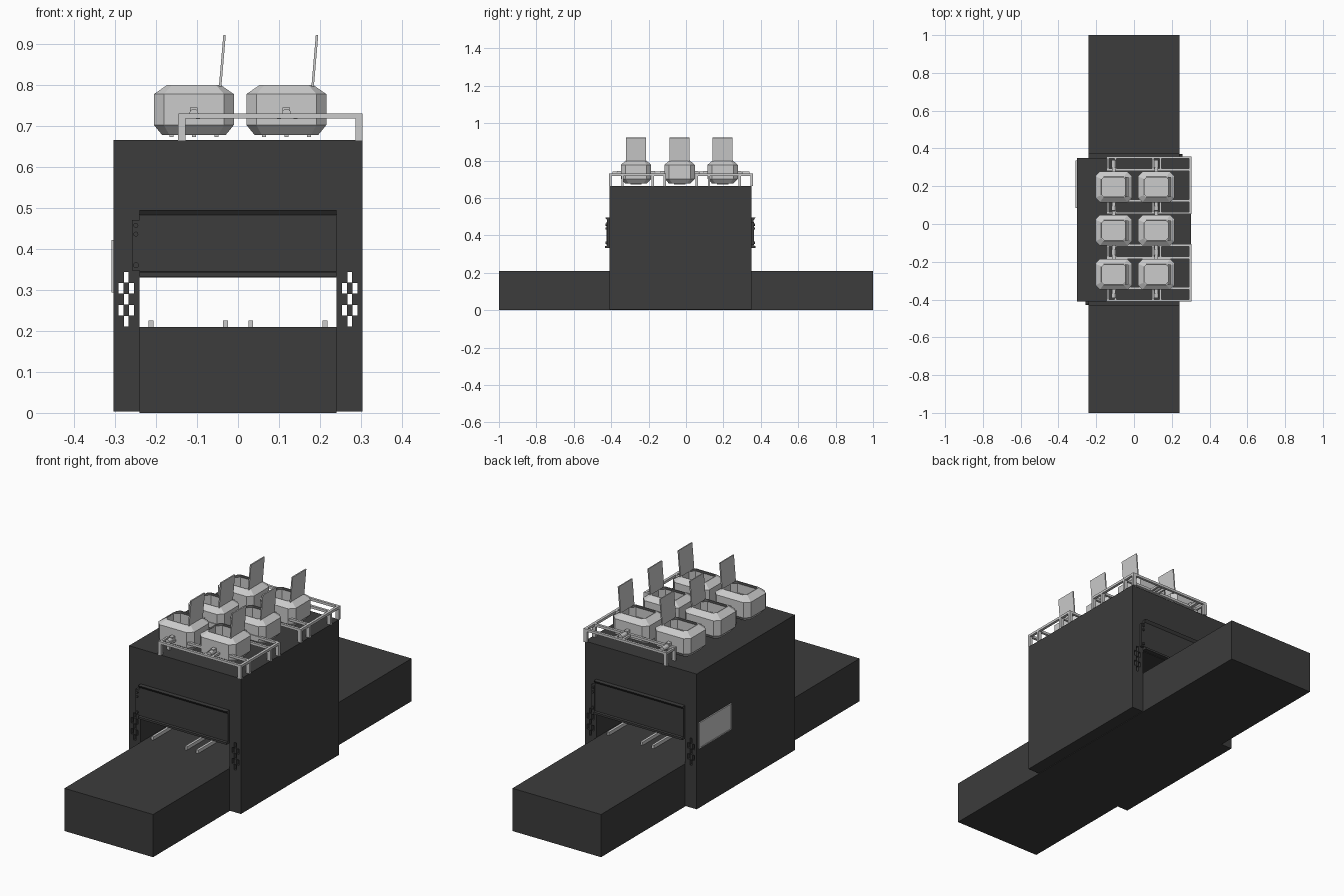
import bpy, bmesh, math
from mathutils import Matrix

if "Cube" in bpy.data.objects:
    bpy.data.objects.remove(bpy.data.objects["Cube"])

dark = bpy.data.materials.new("dark_metal")
dark.diffuse_color = (0.045, 0.045, 0.045, 1)
dark.use_nodes = True
dark.node_tree.nodes["Principled BSDF"].inputs["Base Color"].default_value = dark.diffuse_color


def finish(name, bm, mat=None):
    bmesh.ops.recalc_face_normals(bm, faces=bm.faces)
    me = bpy.data.meshes.new(name)
    bm.to_mesh(me)
    bm.free()
    ob = bpy.data.objects.new(name, me)
    bpy.context.collection.objects.link(ob)
    if mat:
        me.materials.append(mat)
    return ob


def add_box(bm, x0, x1, y0, y1, z0, z1):
    m = Matrix.Translation(((x0 + x1) / 2, (y0 + y1) / 2, (z0 + z1) / 2))
    bmesh.ops.create_cube(bm, size=1, matrix=m @ Matrix.Diagonal((x1 - x0, y1 - y0, z1 - z0, 1)))


def boxes(name, items, mat=None):
    bm = bmesh.new()
    for b in items:
        add_box(bm, *b)
    return finish(name, bm, mat)


def extrude(name, pts, vec, mat=None):
    bm = bmesh.new()
    f = bm.faces.new([bm.verts.new(p) for p in pts])
    r = bmesh.ops.extrude_face_region(bm, geom=[f])
    bmesh.ops.translate(bm, vec=vec, verts=[v for v in r["geom"] if isinstance(v, bmesh.types.BMVert)])
    return finish(name, bm, mat)


FRONT, BACK = -0.41, 0.35
MID = (FRONT + BACK) / 2

# conveyor bed running through the housing
boxes("conveyor_bed", [(-0.24, 0.24, -1, 1, 0, 0.209)], dark)

# housing: arch profile with a tunnel
arch = [(-.303, .003), (-.24, .003), (-.24, .33), (.24, .33), (.24, .003),
        (.303, .003), (.303, .665), (-.303, .665)]
body = extrude("housing", [(x, FRONT, z) for x, z in arch], (0, BACK - FRONT, 0), dark)

# checkered see-through vents in both columns
cells = []
for s in (-1, 1):
    for row in range(5):
        for col in ((0,) if row % 2 == 0 else (-1, 1)):
            x, z = s * 0.2725 + col * 0.0127, 0.2235 + row * 0.0268
            cells.append((x - .006, x + .006, -.6, .6, z - .013, z + .013))
cutter = boxes("vent_cutter", cells)
cutter.hide_render = True
cutter.hide_viewport = False
mod = body.modifiers.new("vents", "BOOLEAN")
mod.object = cutter
mod.solver = "EXACT"
bpy.context.view_layer.objects.active = body
bpy.ops.object.modifier_apply(modifier="vents")
bpy.data.objects.remove(cutter, do_unlink=True)

# hood panels and button boxes; the back is the front turned half way round
hood = [(0, .495), (-.022, .495), (-.012, .482), (-.012, .345),
        (-.022, .343), (-.022, .333), (0, .333)]
for end in ("front", "back"):
    p = extrude(end + "_hood", [(-.24, y + FRONT - MID, z) for y, z in hood], (.48, 0, 0), dark)
    f = FRONT - MID
    bm = bmesh.new()
    add_box(bm, -.258, -.24, f - .014, f, .347, .47)
    for z, r in ((.457, .006), (.436, .006), (.36, .007)):
        bmesh.ops.create_cone(bm, segments=12, radius1=r, radius2=r, depth=.008, cap_ends=True,
                              matrix=Matrix.Translation((-.249, f - .016, z)) @ Matrix.Rotation(math.pi / 2, 4, "X"))
    c = finish(end + "_button_box", bm, dark)
    for ob in (p, c):
        ob.location.y = MID
        if end == "back":
            ob.rotation_euler.z = math.pi

# guide rails inside the tunnel
boxes("guide_rails", [(x - .006, x + .006, -.36, .30, .209, .225) for x in (-.212, -.03, .031, .212)])

# side display with raised rim
boxes("side_display", [(-.307, -.302, .09, .33, .298, .42),
                       (-.309, -.302, .085, .335, .416, .422), (-.309, -.302, .085, .335, .294, .300),
                       (-.309, -.302, .085, .091, .294, .422), (-.309, -.302, .329, .335, .294, .422)])


# bucket: chamfered octagonal rings lofted, with a hollow inside
def ring(bm, hx, hy, c, z):
    q = [(hx, hy - c), (hx - c, hy), (-hx + c, hy), (-hx, hy - c),
         (-hx, -hy + c), (-hx + c, -hy), (hx - c, -hy), (hx, -hy + c)]
    return [bm.verts.new((x, y, z)) for x, y in q]


def bucket(cx, cy):
    bm = bmesh.new()
    spec = [(.078, .058, .018, .678), (.0975, .081, .024, .702), (.0975, .081, .024, .777),
            (.066, .055, .012, .799), (.062, .051, .011, .799), (.09, .074, .022, .775),
            (.09, .074, .022, .704), (.072, .053, .018, .684)]
    rings = [ring(bm, *s) for s in spec]
    for a, b in zip(rings, rings[1:]):
        for i in range(8):
            j = (i + 1) % 8
            bm.faces.new((a[i], a[j], b[j], b[i]))
    bm.faces.new(rings[0])
    bm.faces.new(rings[-1])
    finish("bucket", bm).location = (cx, cy, 0)
    # open lid, leaning slightly outwards
    lid = boxes("bucket_lid", [(-.003, .003, -.053, .053, 0, .126)])
    lid.location, lid.rotation_euler = (cx + .064, cy, .796), (0, .085, 0)
    # pivot pins and feet
    boxes("bucket_pivots", [(cx - .009, cx + .009, cy + s * .089 - .013, cy + s * .089 + .013, .727, .744)
                            for s in (-1, 1)])
    boxes("bucket_feet", [(cx + d - .005, cx + d + .005, cy - .03, cy + .03, .672, .68)
                          for d in (-.055, 0, .055)])


for cy in (-.267, -.034, .196):
    for cx in (-.1075, .118):
        bucket(cx, cy)

# support racks: double rails on posts, joined by a side rail
T = .006
for name, y0, y1 in (("front_rack", -.405, -.113), ("back_rack", .058, .352)):
    parts = [(.291, .304, y0 - T, y1 + T, .718, .73)]
    for a, b in ((y0, y0 + .065), (y1 - .065, y1)):
        for y in (a, b):
            parts.append((-.145, .304, y - T, y + T, .718, .73))
            for x in (-.137, .295):
                parts.append((x - .009, x + .009, y - T, y + T, .664, .72))
        for x in (-.138, -.098, .1, .14):
            parts.append((x - .005, x + .005, a, b, .717, .728))
    boxes(name, parts)

# small motors between the double rails, next to the pivots
bm = bmesh.new()
for y in (-.3725, -.1455, .0905, .3195):
    for x in (-.1075, .118):
        bmesh.ops.create_cone(bm, segments=12, radius1=.011, radius2=.011, depth=.04, cap_ends=True,
                              matrix=Matrix.Translation((x, y, .73)) @ Matrix.Rotation(math.pi / 2, 4, "X"))
finish("pivot_motors", bm)
